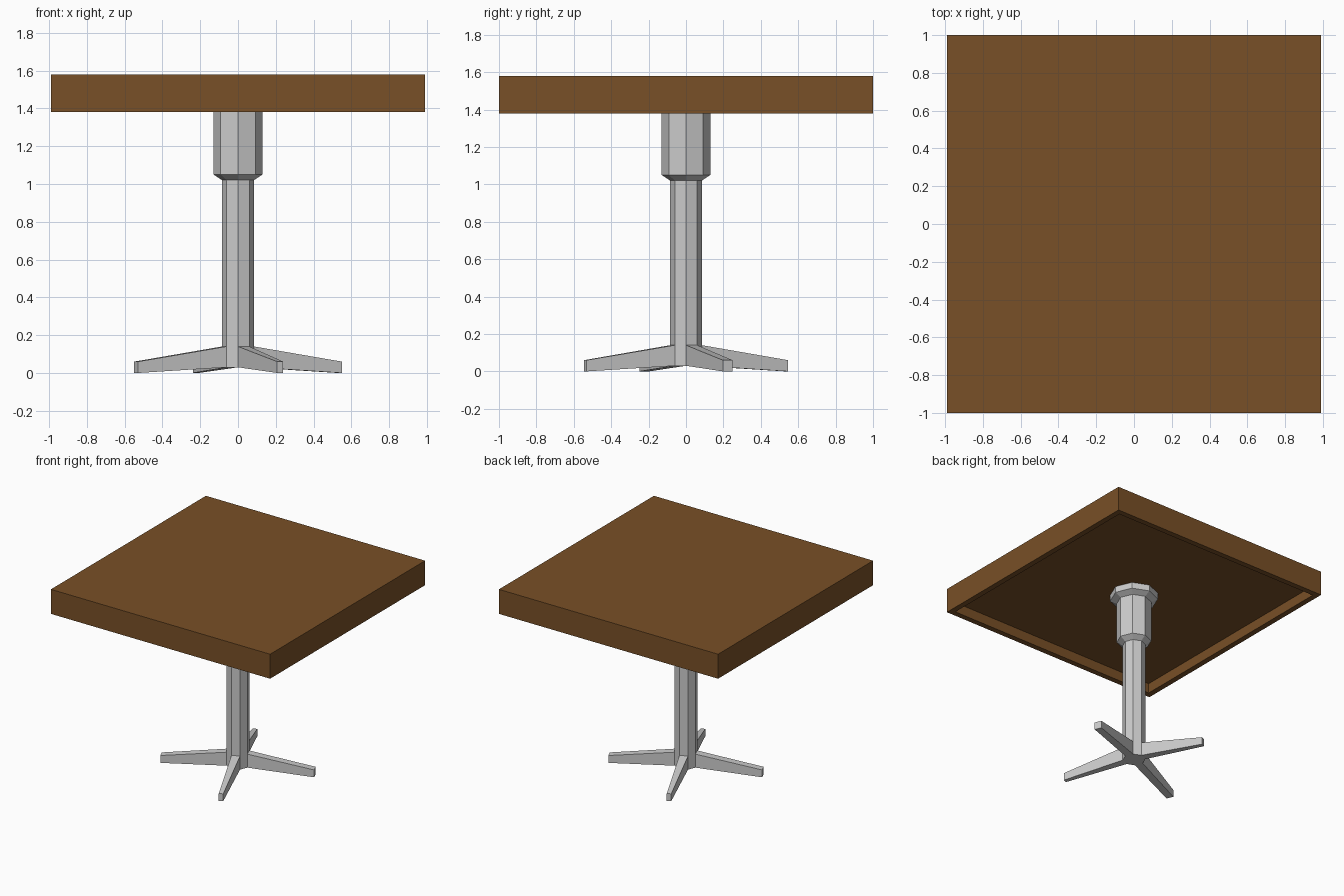
import bpy, bmesh, math
from mathutils import Vector

if "Cube" in bpy.data.objects:
    bpy.data.objects.remove(bpy.data.objects["Cube"])


def make_object(name, bm):
    bmesh.ops.recalc_face_normals(bm, faces=bm.faces)
    mesh = bpy.data.meshes.new(name)
    bm.to_mesh(mesh)
    bm.free()
    obj = bpy.data.objects.new(name, mesh)
    bpy.context.collection.objects.link(obj)
    return obj


def skin(bm, rings):
    """Join equal-sized rings of points into a capped solid."""
    loops = [[bm.verts.new(p) for p in ring] for ring in rings]
    n = len(loops[0])
    for a, b in zip(loops, loops[1:]):
        for i in range(n):
            j = (i + 1) % n
            bm.faces.new((a[i], a[j], b[j], b[i]))
    bm.faces.new(loops[0])
    bm.faces.new(loops[-1])


def octagon(radius, z):
    return [(radius * math.cos(i * math.pi / 4),
             radius * math.sin(i * math.pi / 4), z) for i in range(8)]


def rectangle(hx, hy, z):
    return [(-hx, -hy, z), (hx, -hy, z), (hx, hy, z), (-hx, hy, z)]


# Table top: a slab with a shallow recess inside a rim underneath
CEILING = 1.46
RIM = 0.045
bm = bmesh.new()
skin(bm, [rectangle(0.99 - RIM, 1 - RIM, CEILING),
          rectangle(0.99 - RIM, 1 - RIM, 1.38),
          rectangle(0.99, 1.0, 1.38),
          rectangle(0.99, 1.0, 1.58)])
table_top = make_object("table_top", bm)
wood = bpy.data.materials.new("brown_wood")
wood.diffuse_color = (0.19, 0.08, 0.02, 1)
wood.use_nodes = True
wood.node_tree.nodes["Principled BSDF"].inputs["Base Color"].default_value = wood.diffuse_color
table_top.data.materials.append(wood)

# Pedestal: eight-sided column, sleeve and mounting collar
bm = bmesh.new()
profile = [(0.085, 0.03), (0.085, 1.02), (0.13, 1.05), (0.13, 1.385),
           (0.18, 1.41), (0.18, CEILING)]
skin(bm, [octagon(r, z) for r, z in profile])
make_object("pedestal_column", bm)

# Four tapering feet, each growing out of a column face
INNER = 0.085 * math.cos(math.pi / 8)
INNER_HALF = 0.085 * math.sin(math.pi / 8)
for k in range(4):
    angle = math.pi / 8 + k * math.pi / 2
    out = Vector((math.cos(angle), math.sin(angle), 0))
    side = Vector((-out.y, out.x, 0))
    tip_half = 0.028 if k % 2 == 0 else 0.017
    rings = []
    for dist, half, low, high in ((INNER, INNER_HALF, 0.03, 0.14),
                                  (0.583, tip_half, 0.0, 0.06)):
        rings.append([out * dist + side * s * half + Vector((0, 0, z))
                      for s, z in ((-1, low), (1, low), (1, high), (-1, high))])
    bm = bmesh.new()
    skin(bm, rings)
    make_object(f"foot_{k + 1}", bm)
